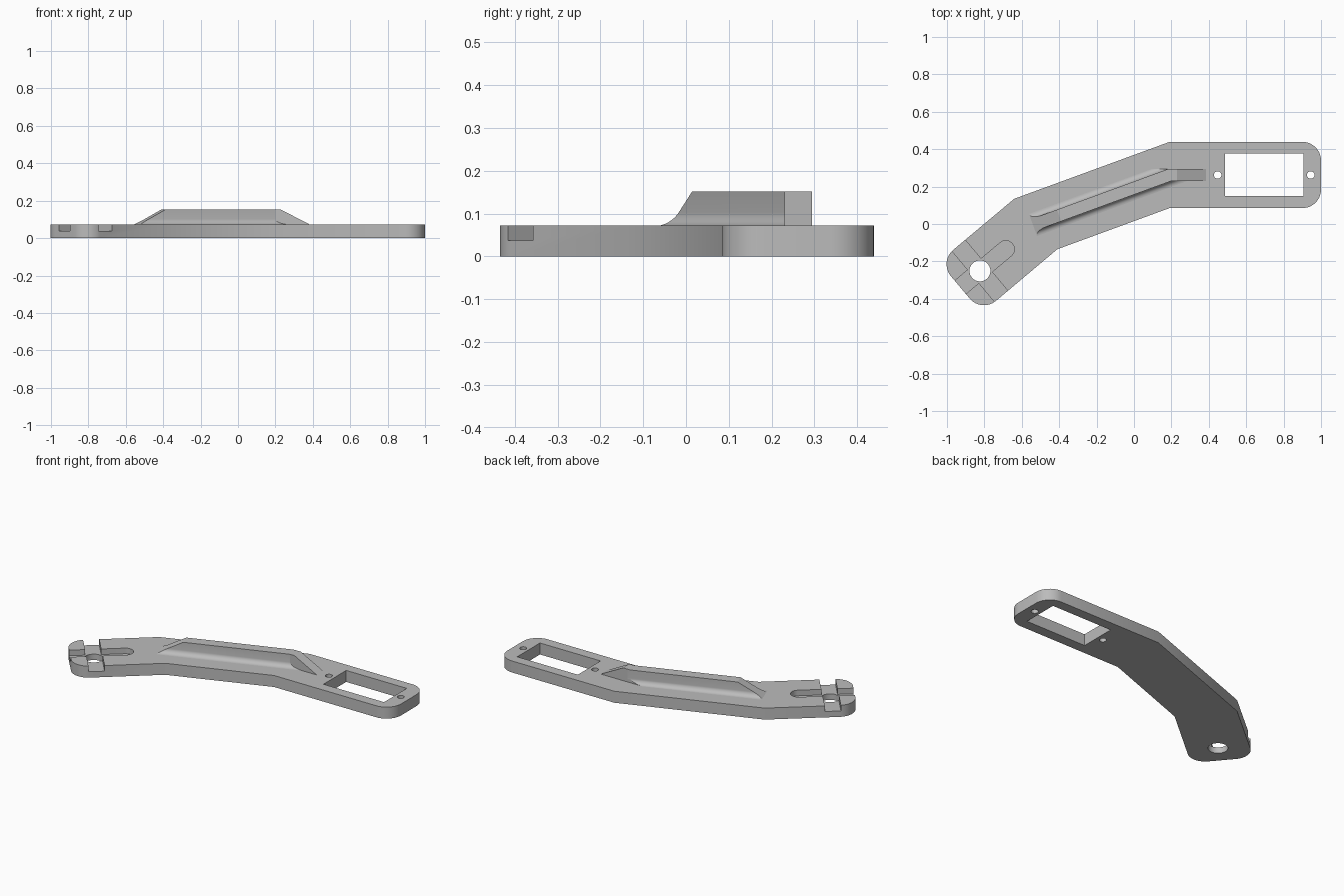
import bpy, bmesh, math
from mathutils import Vector, Matrix

cube = bpy.data.objects.get("Cube")
if cube:
    bpy.data.objects.remove(cube)

PLATE_TOP, RIB_TOP, SLOT_FLOOR = 0.072, 0.152, 0.037

grey = bpy.data.materials.new("plain grey")
grey.use_nodes = True
colour = (0.5, 0.5, 0.5, 1)
grey.diffuse_color = colour
grey.node_tree.nodes["Principled BSDF"].inputs["Base Color"].default_value = colour


def add_object(name, bm):
    bmesh.ops.recalc_face_normals(bm, faces=bm.faces)
    mesh = bpy.data.meshes.new(name)
    bm.to_mesh(mesh)
    bm.free()
    mesh.materials.append(grey)
    obj = bpy.data.objects.new(name, mesh)
    bpy.context.collection.objects.link(obj)
    return obj


def extruded(points, offset):
    bm = bmesh.new()
    face = bm.faces.new([bm.verts.new(p) for p in points])
    new = bmesh.ops.extrude_face_region(bm, geom=[face], use_keep_orig=True)
    verts = [g for g in new["geom"] if isinstance(g, bmesh.types.BMVert)]
    bmesh.ops.translate(bm, verts=verts, vec=offset)
    return bm


def prism(name, points, z0, z1):
    return add_object(name, extruded([(p[0], p[1], z0) for p in points], (0, 0, z1 - z0)))


def circle(x, y, r, n=40):
    return [(x + r * math.cos(2 * math.pi * i / n), y + r * math.sin(2 * math.pi * i / n))
            for i in range(n)]


def rounded_corner(prev, corner, nxt, r, n=12):
    # Arc for a right-angled corner
    c = Vector(corner)
    a, b = (Vector(prev) - c).normalized(), (Vector(nxt) - c).normalized()
    centre = c + (a + b) * r
    return [centre - b * r * math.cos(t) - a * r * math.sin(t)
            for t in (math.pi / 2 * i / n for i in range(n + 1))]


def clip(bm, point, normal):
    # Remove everything on the normal side and cap the cut
    geom = bm.verts[:] + bm.edges[:] + bm.faces[:]
    bmesh.ops.bisect_plane(bm, geom=geom, plane_co=point, plane_no=normal, clear_outer=True)
    bmesh.ops.holes_fill(bm, edges=[e for e in bm.edges if e.is_boundary], sides=0)


def select_only(obj):
    bpy.ops.object.select_all(action="DESELECT")
    obj.select_set(True)
    bpy.context.view_layer.objects.active = obj


# Frame of the angled mounting end: a runs outward, b across
joint = Vector((-0.525, 0))
turn = math.radians(40)
along = Vector((-math.cos(turn), -math.sin(turn)))
across = Vector((-math.sin(turn), math.cos(turn)))


def end_point(a, b):
    return joint + along * a + across * b


# Bent plate outline, clockwise from the upper bend
HALF, END, HOLE = 0.178, 0.527, 0.39
outline = [Vector(p) for p in [(0.19, 0.439), (1, 0.439), (1, 0.085), (0.19, 0.085), (-0.41, -0.135)]]
outline += [end_point(END, -HALF), end_point(END, HALF), Vector((-0.64, 0.135))]
points = []
for i, p in enumerate(outline):
    if i in (1, 2, 5, 6):
        points += rounded_corner(outline[i - 1], p, outline[i + 1], 0.1)
    else:
        points.append(p)
plate = prism("bent_plate", points, 0, PLATE_TOP)

# Cutters: window, screw holes, shaft hole and crossed slots
W = 0.046
window = [(0.487, 0.15), (0.907, 0.15), (0.907, 0.376), (0.487, 0.376)]
round_end = [end_point(0.21 - W * math.cos(t), W * math.sin(t))
             for t in (math.pi * (i / 20 - 0.5) for i in range(21))]
long_slot = round_end + [end_point(0.7, W), end_point(0.7, -W)]
cross_slot = [end_point(HOLE + a * W, b * 0.3) for a, b in ((-1, -1), (1, -1), (1, 1), (-1, 1))]
cuts = [(window, -1), (circle(0.447, 0.262, 0.02), -1), (circle(0.945, 0.262, 0.02), -1),
        (circle(*end_point(HOLE, 0), 0.056), -1), (long_slot, SLOT_FLOOR), (cross_slot, SLOT_FLOOR)]
for shape, floor in cuts:
    cutter = prism("cutter", shape, floor, 1)
    cutter.hide_render = True
    mod = plate.modifiers.new("cut", "BOOLEAN")
    mod.operation, mod.solver, mod.object = "DIFFERENCE", "EXACT", cutter
    select_only(plate)
    bpy.ops.object.modifier_apply(modifier=mod.name)
    bpy.data.objects.remove(cutter)

# Slanted stiffening rib with concave fillets along its foot
RIB, R, SIDE = 0.033, 0.03, 0.294
BASE = PLATE_TOP - 0.01
half = [(RIB, RIB_TOP)]
for i in range(9):
    t = math.pi / 2 * i / 8
    half.append((RIB + R - R * math.cos(t), PLATE_TOP + R - R * math.sin(t)))
half.append((RIB + R, BASE))
profile = half + [(-y, z) for y, z in reversed(half)]
bm = extruded([(-0.1, y, z) for y, z in profile], (1.15, 0, 0))
rise = RIB_TOP - PLATE_TOP
clip(bm, (-0.016, 0, PLATE_TOP), (-rise, 0, 0.149))
bm.transform(Matrix.Translation((joint.x, joint.y, 0)) @ Matrix.Rotation(math.radians(20.1), 4, "Z"))
clip(bm, (0, SIDE - 0.0005, 0), (0, 1, 0))
clip(bm, (0.385, 0, PLATE_TOP), (rise, 0, 0.155))
slanted_rib = add_object("slanted_rib", bm)

# Short straight end of the rib, sloping down to the window
straight = [(0.2, BASE), (0.2, RIB_TOP), (0.23, RIB_TOP), (0.385, PLATE_TOP), (0.385, BASE)]
straight_rib = add_object("straight_rib",
                          extruded([(x, 0.23, z) for x, z in straight], (0, SIDE - 0.23, 0)))

for obj in (plate, slanted_rib, straight_rib):
    select_only(obj)
    bpy.ops.object.shade_smooth_by_angle(angle=math.radians(25))
